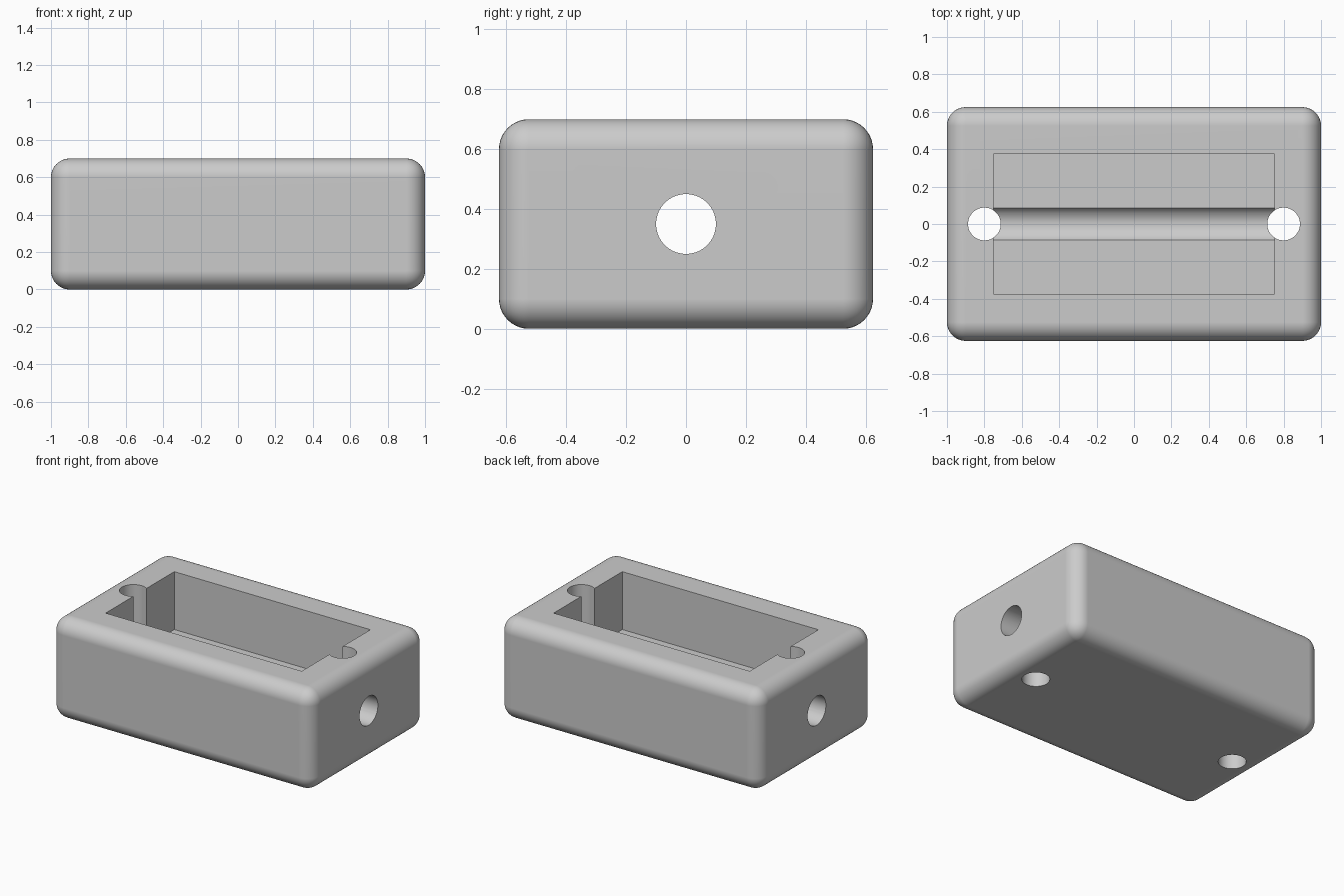
import bpy
import math

if "Cube" in bpy.data.objects:
    bpy.data.objects.remove(bpy.data.objects["Cube"], do_unlink=True)

LENGTH, DEPTH, HEIGHT, ROUND = 2.0, 1.25, 0.7, 0.1

grey = bpy.data.materials.new("plain grey")
grey.use_nodes = True
colour = (0.6, 0.6, 0.6, 1)
grey.diffuse_color = colour
grey.node_tree.nodes["Principled BSDF"].inputs["Base Color"].default_value = colour


def block(name, size, location):
    bpy.ops.mesh.primitive_cube_add(size=1, location=location)
    ob = bpy.context.object
    ob.name = name
    ob.scale = size
    bpy.ops.object.transform_apply(location=False, rotation=False, scale=True)
    ob.data.materials.append(grey)
    return ob


def rod(name, radius, length, location, rotation=(0, 0, 0)):
    bpy.ops.mesh.primitive_cylinder_add(vertices=64, radius=radius, depth=length,
                                        location=location, rotation=rotation)
    ob = bpy.context.object
    ob.name = name
    ob.data.materials.append(grey)
    return ob


# Rounded outer body
body = block("housing", (LENGTH, DEPTH, HEIGHT), (0, 0, HEIGHT / 2))
bevel = body.modifiers.new("rounded edges", "BEVEL")
bevel.width = ROUND
bevel.segments = 10

# Open pocket, lengthwise cable bore and two vertical screw holes
cutters = [
    block("pocket_cutter", (1.5, 0.75, 0.8), (0, 0, 0.7)),
    rod("cable_bore_cutter", 0.1, 3, (0, 0, HEIGHT / 2), (0, math.pi / 2, 0)),
]
for side, x in (("left", 0.8), ("right", -0.8)):
    cutters.append(rod(side + "_screw_hole_cutter", 0.0875, 2, (x, 0, HEIGHT / 2)))

for cutter in cutters:
    cutter.hide_render = True
    cut = body.modifiers.new(cutter.name, "BOOLEAN")
    cut.operation = "DIFFERENCE"
    cut.solver = "EXACT"
    cut.object = cutter

# Bake the cuts, then drop the cutters
bpy.ops.object.select_all(action="DESELECT")
body.select_set(True)
bpy.context.view_layer.objects.active = body
for name in [m.name for m in body.modifiers]:
    bpy.ops.object.modifier_apply(modifier=name)
for cutter in cutters:
    bpy.data.objects.remove(cutter, do_unlink=True)

# Smooth rounding with crisp cut edges and flat faces
bpy.ops.object.shade_smooth_by_angle(angle=math.radians(30))
normals = body.modifiers.new("flat face normals", "WEIGHTED_NORMAL")
normals.keep_sharp = True
